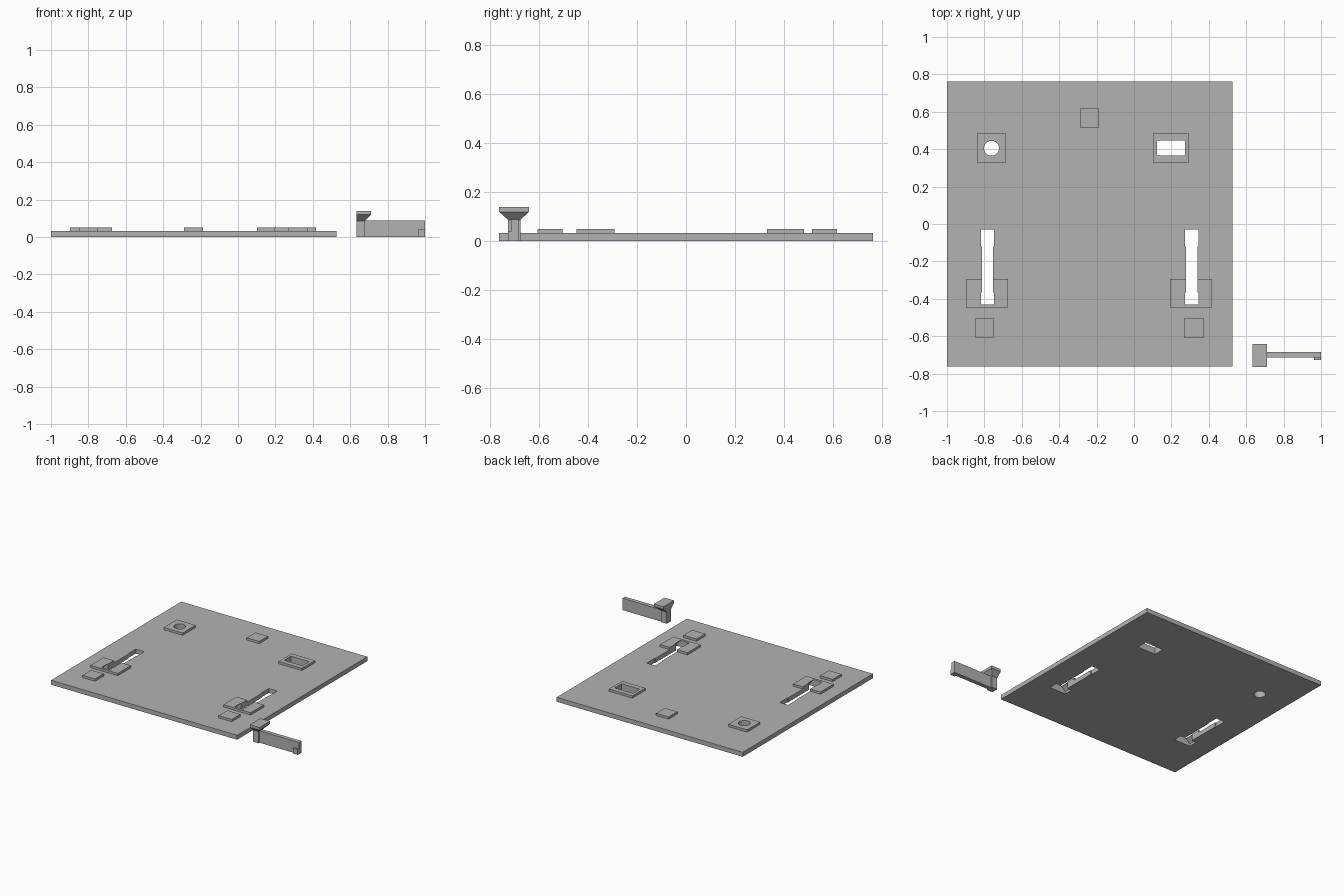
import bpy
import bmesh
import math

if "Cube" in bpy.data.objects:
    bpy.data.objects.remove(bpy.data.objects["Cube"])

grey = bpy.data.materials.new("light grey")
grey.diffuse_color = (0.45, 0.45, 0.45, 1)
grey.use_nodes = True
grey.node_tree.nodes["Principled BSDF"].inputs["Base Color"].default_value = grey.diffuse_color


def prism(name, ring, depth):
    """Solid made from a ring of 3D points swept along the depth vector."""
    bm = bmesh.new()
    face = bm.faces.new([bm.verts.new(p) for p in ring])
    ext = bmesh.ops.extrude_face_region(bm, geom=[face])
    verts = [g for g in ext["geom"] if isinstance(g, bmesh.types.BMVert)]
    bmesh.ops.translate(bm, verts=verts, vec=depth)
    return finish(name, bm)


def finish(name, bm):
    bmesh.ops.recalc_face_normals(bm, faces=bm.faces)
    mesh = bpy.data.meshes.new(name)
    bm.to_mesh(mesh)
    bm.free()
    mesh.materials.append(grey)
    obj = bpy.data.objects.new(name, mesh)
    bpy.context.collection.objects.link(obj)
    return obj


def box(name, x0, x1, y0, y1, z0, z1):
    return prism(name, [(x0, y0, z0), (x1, y0, z0), (x1, y1, z0), (x0, y1, z0)],
                 (0, 0, z1 - z0))


def combine(target, other, operation):
    """Apply a boolean and discard the helper."""
    mod = target.modifiers.new("cut", 'BOOLEAN')
    mod.operation = operation
    mod.solver = 'EXACT'
    mod.object = other
    bpy.context.view_layer.objects.active = target
    bpy.ops.object.modifier_apply(modifier=mod.name)
    bpy.data.objects.remove(other, do_unlink=True)


# Base plate
plate = box("base_plate", -1, 0.527, -0.763, 0.763, 0, 0.033)

# Raised pads: x0, x1, y0, y1
pads = [
    (-0.840, -0.685, 0.33, 0.483),     # round hole
    (0.102, 0.294, 0.33, 0.483),       # rectangular hole
    (-0.898, -0.674, -0.447, -0.293),  # left slot
    (0.193, 0.417, -0.447, -0.293),    # right slot
    (-0.289, -0.187, 0.515, 0.617),    # small back stop
    (-0.850, -0.748, -0.607, -0.505),  # small left stop
    (0.267, 0.374, -0.607, -0.505),    # small right stop
]
for p in pads:
    combine(plate, box("pad", *p, 0.015, 0.05), 'UNION')

# Round and rectangular through holes
circle = [(-0.762 + 0.04 * math.cos(i * math.tau / 32),
           0.405 + 0.04 * math.sin(i * math.tau / 32), -0.1) for i in range(32)]
combine(plate, prism("round_cutter", circle, (0, 0, 0.3)), 'DIFFERENCE')
combine(plate, box("slot_cutter", 0.123, 0.273, 0.366, 0.446, -0.1, 0.2), 'DIFFERENCE')

# Lever slots, wider at both ends, with a flared pocket underneath
for x in (-0.783, 0.309):
    combine(plate, box("slot_cutter", x - 0.030, x + 0.030, -0.40, -0.06, -0.1, 0.2),
            'DIFFERENCE')
    combine(plate, box("end_cutter", x - 0.035, x + 0.035, -0.12, -0.03, -0.1, 0.2),
            'DIFFERENCE')
    half = [(0.067, -0.1), (0.067, 0.018), (0.035, 0.048), (0.035, 0.2)]
    ring = [(x + w, -0.43, z) for w, z in half]
    ring += [(x - w, -0.43, z) for w, z in reversed(half)]
    combine(plate, prism("pocket_cutter", ring, (0, 0.065, 0)), 'DIFFERENCE')

# Loose lever: arm, hook, neck and flared head
lever = box("lever", 0.65, 1, -0.715, -0.685, 0, 0.088)
combine(lever, box("hook", 0.963, 1, -0.728, -0.70, 0, 0.04), 'UNION')
combine(lever, box("neck", 0.633, 0.679, -0.727, -0.677, 0, 0.10), 'UNION')

bm = bmesh.new()
loops = []
for x1, w, z in ((0.679, 0.025, 0.087), (0.711, 0.0615, 0.12), (0.711, 0.0615, 0.14)):
    loops.append([bm.verts.new(p) for p in (
        (0.633, -0.702 - w, z), (x1, -0.702 - w, z),
        (x1, -0.702 + w, z), (0.633, -0.702 + w, z))])
bm.faces.new(loops[0])
bm.faces.new(loops[-1])
for a, b in zip(loops, loops[1:]):
    for i in range(4):
        j = (i + 1) % 4
        bm.faces.new((a[i], a[j], b[j], b[i]))
combine(lever, finish("head", bm), 'UNION')
